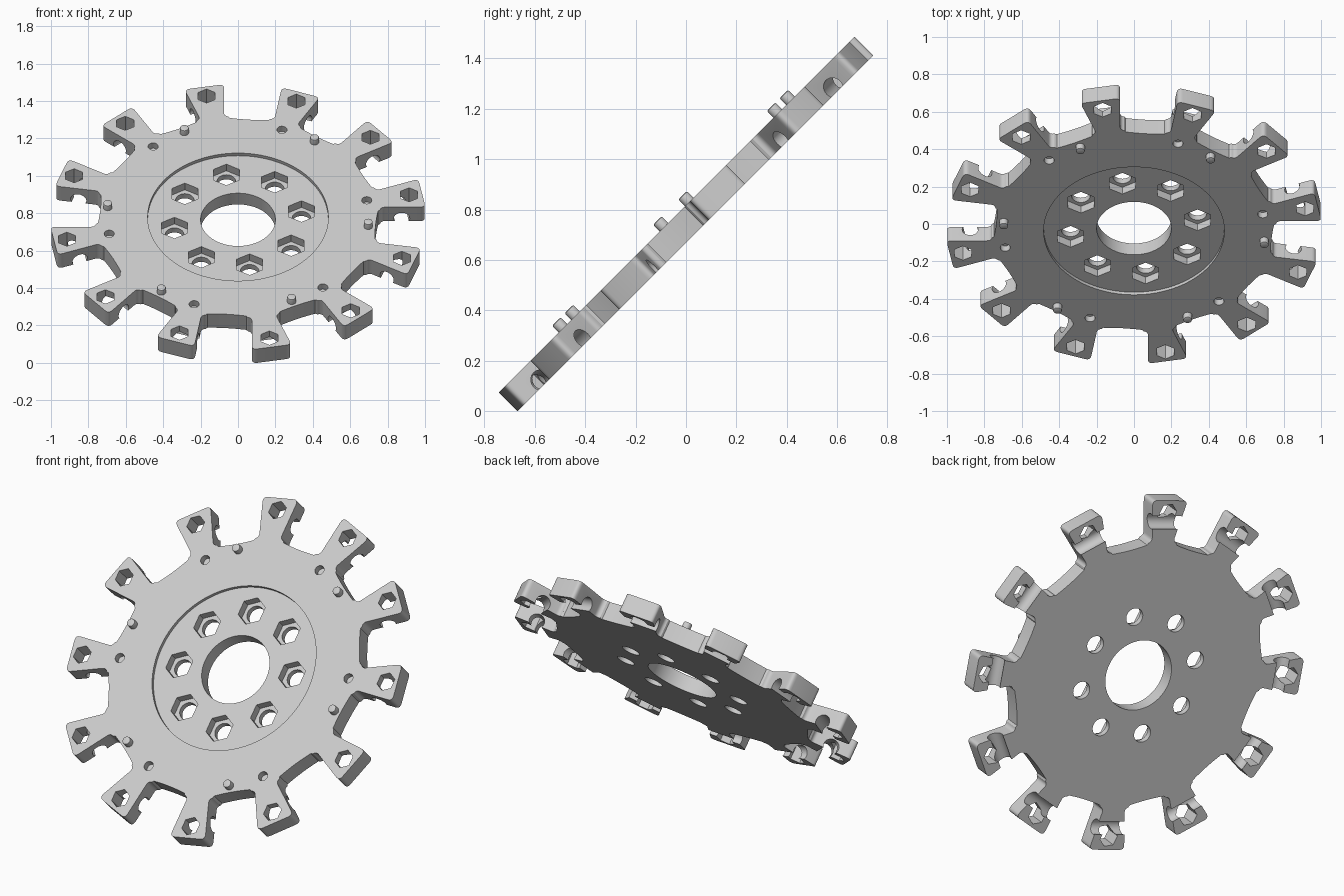
import bpy, bmesh
from math import radians, pi, cos, sin
from mathutils import Vector, Matrix

if "Cube" in bpy.data.objects:
    bpy.data.objects.remove(bpy.data.objects["Cube"], do_unlink=True)

HALF = 0.0525                 # half thickness of the plate
TURN = radians(10.4)          # direction of the first tab
LIFT = 0.743                  # height of the wheel centre
TABS = 12

steel = bpy.data.materials.new("light grey metal")
steel.use_nodes = True
steel.diffuse_color = (0.6, 0.6, 0.6, 1)
steel.node_tree.nodes["Principled BSDF"].inputs["Base Color"].default_value = (0.6, 0.6, 0.6, 1)


def polar(r, a):
    return Vector((r * cos(a), r * sin(a)))


def make_object(name, bm):
    bmesh.ops.recalc_face_normals(bm, faces=bm.faces)
    mesh = bpy.data.meshes.new(name)
    bm.to_mesh(mesh)
    bm.free()
    mesh.materials.append(steel)
    obj = bpy.data.objects.new(name, mesh)
    bpy.context.collection.objects.link(obj)
    return obj


def add_prism(bm, sides, radius, low, high, centre=(0, 0), spin=0.0):
    place = Matrix.Translation((*centre, (low + high) / 2)) @ Matrix.Rotation(spin, 4, "Z")
    return bmesh.ops.create_cone(bm, cap_ends=True, segments=sides, radius1=radius,
                                 radius2=radius, depth=high - low, matrix=place)


def rounded(before, corner, after, size):
    """Soft corner as a short quadratic curve."""
    a = corner + (before - corner).normalized() * size
    b = corner + (after - corner).normalized() * size
    return [a.lerp(corner, t / 5).lerp(corner.lerp(b, t / 5), t / 5) for t in range(6)]


def ring(count, radius, start):
    return [polar(radius, start + 2 * pi * i / count) for i in range(count)]


def cut(target, bm):
    """Subtract a set of separate solids."""
    cutter = make_object("cutter", bm)
    cutter.hide_render = True
    mod = target.modifiers.new("cut", "BOOLEAN")
    mod.operation = "DIFFERENCE"
    mod.solver = "EXACT"
    mod.object = cutter
    deps = bpy.context.evaluated_depsgraph_get()
    mesh = bpy.data.meshes.new_from_object(target.evaluated_get(deps))
    target.modifiers.clear()
    target.data = mesh
    bpy.data.objects.remove(cutter, do_unlink=True)


# Outline: flared tabs joined by shallow concave arcs
outline = []
for k in range(TABS):
    a = TURN + 2 * pi * k / TABS
    out, side = polar(1, a), polar(1, a + pi / 2)
    root = [out * 0.765 + side * s * 0.065 for s in (-1, 1)]
    tip = [out + side * s * 0.108 for s in (-1, 1)]
    step = pi / TABS
    start, end = polar(0.738, a - step), polar(0.738, a + step)
    outline += rounded(start, root[0], tip[0], 0.022)
    outline += rounded(root[0], tip[0], tip[1], 0.03)
    outline += rounded(tip[0], tip[1], root[1], 0.03)
    outline += rounded(tip[1], root[1], end, 0.022)
    gap = 2 * step - 2 * radians(7)
    for i in range(7):
        t = i / 6
        outline.append(polar(0.738 + 0.012 * (2 * t - 1) ** 2, a + radians(7) + gap * t))

bm = bmesh.new()
base = bm.faces.new([bm.verts.new((p.x, p.y, -HALF)) for p in outline])
raised = bmesh.ops.extrude_face_region(bm, geom=[base])["geom"]
bmesh.ops.translate(bm, vec=(0, 0, 2 * HALF),
                    verts=[v for v in raised if isinstance(v, bmesh.types.BMVert)])
wheel = make_object("wheel_plate", bm)

# Shallow round recess on the front face
bm = bmesh.new()
add_prism(bm, 96, 0.483, HALF - 0.02, HALF + 0.1)
cut(wheel, bm)

# Nut pockets, and hexagonal holes through the tabs
bm = bmesh.new()
for p in ring(8, 0.345, TURN):
    add_prism(bm, 6, 0.08, HALF - 0.07, HALF + 0.1, p)
for p in ring(TABS, 0.93, TURN):
    add_prism(bm, 6, 0.053, -0.2, 0.2, p)
cut(wheel, bm)

# Centre bore, bolt holes and locating dimples
bm = bmesh.new()
add_prism(bm, 64, 0.2, -0.2, 0.2)
for p in ring(8, 0.345, TURN):
    add_prism(bm, 32, 0.05, -0.2, 0.2, p)
for p in ring(6, 0.70, TURN):
    add_prism(bm, 24, 0.027, HALF - 0.04, HALF + 0.1, p)
cut(wheel, bm)

# Round channels across the back of the tabs
bm = bmesh.new()
for k, p in enumerate(ring(TABS, 0.875, TURN)):
    place = (Matrix.Translation((p.x, p.y, -0.032))
             @ Matrix.Rotation(TURN + 2 * pi * k / TABS, 4, "Z")
             @ Matrix.Rotation(pi / 2, 4, "X"))
    bmesh.ops.create_cone(bm, cap_ends=True, segments=32, radius1=0.042,
                          radius2=0.042, depth=0.26, matrix=place)
cut(wheel, bm)

# Locating pins with softened tips
bm = bmesh.new()
for p in ring(6, 0.70, radians(-5.8)):
    add_prism(bm, 24, 0.024, HALF - 0.01, HALF + 0.037, p)
tips = [e for e in bm.edges if all(v.co.z > HALF + 0.03 for v in e.verts)]
bmesh.ops.bevel(bm, geom=tips, offset=0.006, segments=2, affect="EDGES", profile=0.5)
pins = make_object("locating_pins", bm)

# Lean the wheel back and smooth the curved walls
bpy.ops.object.select_all(action="DESELECT")
for obj in (wheel, pins):
    obj.rotation_euler.x = pi / 4
    obj.location.z = LIFT
    obj.select_set(True)
bpy.context.view_layer.objects.active = wheel
bpy.ops.object.shade_smooth_by_angle(angle=radians(30))
